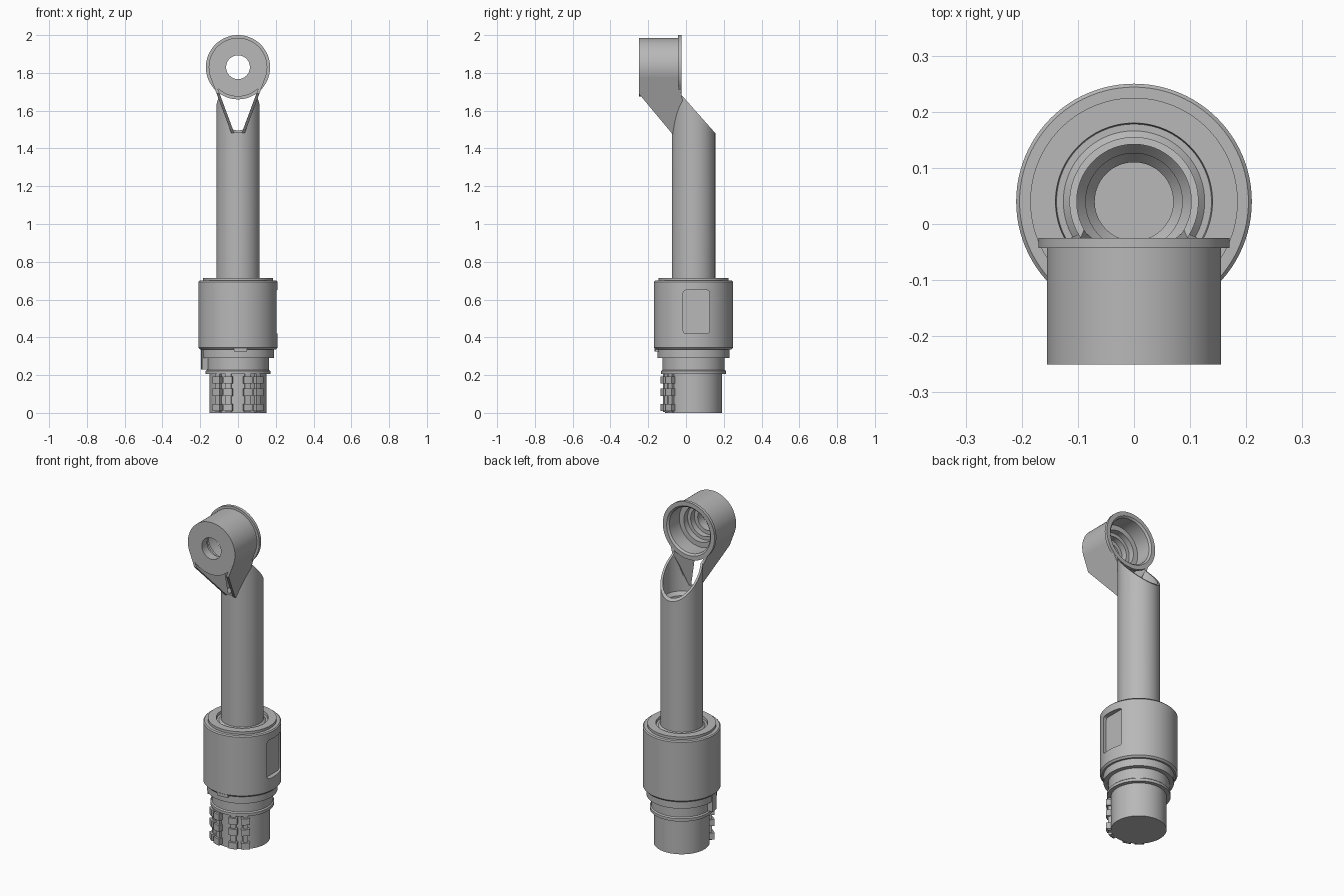
import bpy, bmesh, math
from mathutils import Matrix, Vector

cube = bpy.data.objects.get("Cube")
if cube:
    bpy.data.objects.remove(cube, do_unlink=True)

grey = bpy.data.materials.new("plain_grey")
grey.use_nodes = True
grey.diffuse_color = (0.48, 0.48, 0.48, 1)
grey.node_tree.nodes["Principled BSDF"].inputs["Base Color"].default_value = (0.48, 0.48, 0.48, 1)

AXIS_Y = 0.04      # centre line of the column
HEAD_Z = 1.83      # centre line of the head
SEGMENTS = 96


def make(name, bm):
    bmesh.ops.recalc_face_normals(bm, faces=bm.faces[:])
    mesh = bpy.data.meshes.new(name)
    bm.to_mesh(mesh)
    bm.free()
    mesh.materials.append(grey)
    obj = bpy.data.objects.new(name, mesh)
    bpy.context.collection.objects.link(obj)
    return obj


def lathe(name, profile, matrix, closed=False):
    """Revolve (radius, height) points around local z."""
    bm = bmesh.new()
    verts = [bm.verts.new((r, 0, h)) for r, h in profile]
    edges = [bm.edges.new(p) for p in zip(verts, verts[1:])]
    if closed:
        edges.append(bm.edges.new((verts[-1], verts[0])))
    bmesh.ops.spin(bm, geom=verts + edges, cent=(0, 0, 0), axis=(0, 0, 1),
                   angle=math.tau, steps=SEGMENTS, use_duplicate=False)
    bmesh.ops.remove_doubles(bm, verts=bm.verts[:], dist=1e-5)
    bm.transform(matrix)
    return make(name, bm)


def prism(name, lower, upper):
    """Closed solid between two matching outlines."""
    bm = bmesh.new()
    a = [bm.verts.new(p) for p in lower]
    b = [bm.verts.new(p) for p in upper]
    bm.faces.new(a)
    bm.faces.new(b[::-1])
    for i in range(len(a)):
        j = (i + 1) % len(a)
        bm.faces.new((a[i], a[j], b[j], b[i]))
    return make(name, bm)


def arc_block(name, radii, angles, heights, steps=6):
    """Curved block around the column axis, angles in degrees."""
    def ring(z):
        pts = []
        for r, order in ((radii[0], 1), (radii[1], -1)):
            for i in range(steps + 1)[::order]:
                t = math.radians(angles[0] + (angles[1] - angles[0]) * i / steps)
                pts.append((r * math.cos(t), AXIS_Y + r * math.sin(t), z))
        return pts
    return prism(name, ring(heights[0]), ring(heights[1]))


def cut(target, cutter):
    mod = target.modifiers.new("cut", 'BOOLEAN')
    mod.object = cutter
    mod.operation = 'DIFFERENCE'
    mod.solver = 'EXACT'
    bpy.context.view_layer.objects.active = target
    bpy.ops.object.modifier_apply(modifier=mod.name)
    bpy.data.objects.remove(cutter, do_unlink=True)


column = Matrix.Translation((0, AXIS_Y, 0))

# Plug foot with its collars
lathe("foot", [(0, 0), (0.15, 0), (0.15, 0.205), (0.172, 0.205), (0.172, 0.222),
               (0.165, 0.228), (0.165, 0.29), (0.19, 0.29), (0.19, 0.345), (0, 0.345)], column)

# Main housing with a step and groove around the tube
housing = lathe("housing", [(0, 0.335), (0.2, 0.335), (0.21, 0.345), (0.21, 0.694), (0.204, 0.7),
                            (0.185, 0.7), (0.185, 0.715), (0.14, 0.715), (0.138, 0.7),
                            (0.126, 0.7), (0.113, 0.712), (0, 0.712)], column)

# Recessed window on the housing's left side
outline = []
for cy, cz, start in ((0.11, 0.635, 0), (0, 0.635, 90), (0, 0.435, 180), (0.11, 0.435, 270)):
    for k in range(5):
        t = math.radians(start + 22.5 * k)
        outline.append((cy + 0.015 * math.cos(t), cz + 0.015 * math.sin(t)))
cut(housing, prism("window_cutter", [(0.183, y, z) for y, z in outline],
                   [(0.3, y, z) for y, z in outline]))

# Small front latch and side tab under the housing
arc_block("front_latch", (0.18, 0.208), (264, 283), (0.325, 0.352))
arc_block("side_tab", (0.15, 0.197), (183, 196), (0.23, 0.34))

# Hollow tube with an inner ledge
tube = lathe("tube", [(0, 0.69), (0.115, 0.69), (0.115, 1.8), (0.102, 1.8), (0.102, 1.45),
                      (0.086, 1.43), (0.086, 1.37), (0.07, 1.35), (0.07, 0.75), (0, 0.75)], column)
# close the top rim of the bore by the slanted cut
slant = [(0.3, 1.317), (-0.03, 1.69), (-0.2, 1.69), (-0.2, 2), (0.3, 2)]
cut(tube, prism("slant_cutter", [(-0.3, y, z) for y, z in slant],
                [(0.3, y, z) for y, z in slant]))


# Tapered neck: two flat walls converging towards the tube
def half_width(z):
    return 0.037 + (z - 1.485) * 0.372


WALL = 0.016
low, high = 1.488, 1.76
vee = [(-half_width(low) + WALL, low), (half_width(low) - WALL, low),
       (half_width(high) - WALL, high), (-half_width(high) + WALL, high)]
cut(tube, prism("vee_cutter", [(x, -0.2, z) for x, z in vee], [(x, 0.0, z) for x, z in vee]))

side = [(-0.25, 1.69), (-0.25, 1.776), (-0.03, 1.776), (-0.025, 1.69),
        (-0.018, 1.65), (-0.035, 1.6), (-0.062, 1.48), (-0.075, 1.48)]
for s, name in ((1, "neck_wall_left"), (-1, "neck_wall_right")):
    prism(name, [(s * half_width(z), y, z) for y, z in side],
          [(s * (half_width(z) - WALL), y, z) for y, z in side])
base = half_width(1.48)
prism("neck_base", [(-base, -0.076, 1.478), (base, -0.076, 1.478), (base, -0.062, 1.478), (-base, -0.062, 1.478)],
      [(-base, -0.076, 1.488), (base, -0.076, 1.488), (base, -0.062, 1.488), (-base, -0.062, 1.488)])

# Cup-shaped head, open to the back, with a through hole and rear flange
head_matrix = Matrix.Translation((0, 0, HEAD_Z)) @ Matrix.Rotation(-math.pi / 2, 4, 'X')
lathe("head", [(0.063, -0.25), (0.155, -0.25), (0.155, -0.043), (0.17, -0.043), (0.17, -0.025),
               (0.145, -0.025), (0.135, -0.035), (0.135, -0.13), (0.105, -0.13),
               (0.105, -0.165), (0.085, -0.165), (0.085, -0.2), (0.063, -0.2)], head_matrix, closed=True)

# Gripping ribs on the front of the foot: upright bars tied by three rows of blocks
for s, label in ((1, "left"), (-1, "right")):
    for offset, kind in ((18, "inner"), (41, "outer")):
        mid = 270 + s * offset
        arc_block(f"foot_bar_{kind}_{label}", (0.14, 0.166), (mid - 5, mid + 5), (0.004, 0.206))
        for row, z in enumerate((0.01, 0.09, 0.155)):
            arc_block(f"foot_block_{kind}_{label}_{row}", (0.14, 0.178), (mid - 8, mid + 8),
                      (z, z + 0.038))

# Smooth round surfaces, keep edges crisp
bpy.ops.object.select_all(action='DESELECT')
for obj in bpy.context.scene.objects:
    if obj.type == 'MESH' and grey.name in obj.data.materials:
        obj.select_set(True)
        bpy.context.view_layer.objects.active = obj
bpy.ops.object.shade_smooth_by_angle(angle=math.radians(25))
